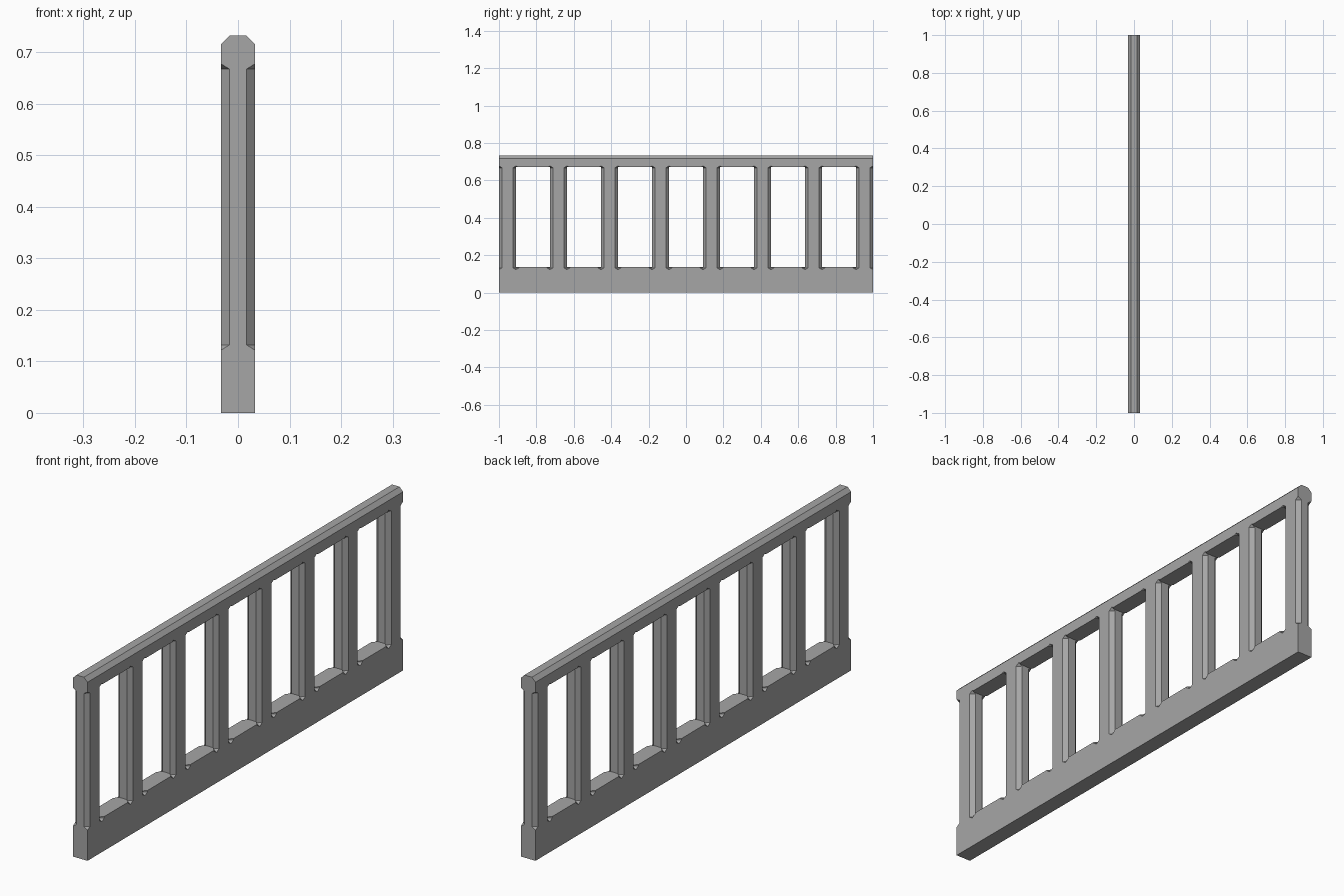
import bpy
import bmesh

cube = bpy.data.objects.get("Cube")
if cube:
    bpy.data.objects.remove(cube, do_unlink=True)

# Overall sizes
HALF_T, HEIGHT, BEVEL = 0.0325, 0.732, 0.016
POSTS, POST_W = 8, 1 / 11
STEP = (2 - POST_W) / (POSTS - 1)
GAP_LOW, GAP_HIGH = 0.137, 0.672        # openings
CUT_LOW, CUT_HIGH, TIP = 0.132, 0.667, 0.010   # stopped chamfers

grey = bpy.data.materials.new("grey")
grey.use_nodes = True
grey.diffuse_color = (0.38, 0.38, 0.38, 1)
grey.node_tree.nodes["Principled BSDF"].inputs["Base Color"].default_value = grey.diffuse_color


def prism(bm, low, high):
    """Closed solid between two matching rings of points."""
    a = [bm.verts.new(p) for p in low]
    b = [bm.verts.new(p) for p in high]
    n = len(a)
    bm.faces.new(a)
    bm.faces.new(b)
    for i in range(n):
        j = (i + 1) % n
        bm.faces.new((a[i], a[j], b[j], b[i]))


def spike_bar(bm, x, y):
    """Upright diamond bar with a shallow point at each end."""
    corners = ((BEVEL, 0), (0, BEVEL), (-BEVEL, 0), (0, -BEVEL))
    low, high = ([bm.verts.new((x + dx, y + dy, z)) for dx, dy in corners]
                 for z in (CUT_LOW, CUT_HIGH))
    bottom = bm.verts.new((x, y, CUT_LOW - TIP))
    top = bm.verts.new((x, y, CUT_HIGH + TIP))
    for i in range(4):
        j = (i + 1) % 4
        bm.faces.new((low[i], low[j], high[j], high[i]))
        bm.faces.new((low[j], low[i], bottom))
        bm.faces.new((high[i], high[j], top))


def finish(bm, name):
    bmesh.ops.recalc_face_normals(bm, faces=bm.faces)
    mesh = bpy.data.meshes.new(name)
    bm.to_mesh(mesh)
    bm.free()
    mesh.materials.append(grey)
    obj = bpy.data.objects.new(name, mesh)
    bpy.context.collection.objects.link(obj)
    return obj


# Solid panel with a chamfered top rail
bm = bmesh.new()
outline = [(-HALF_T, 0), (HALF_T, 0), (HALF_T, HEIGHT - BEVEL), (HALF_T - BEVEL, HEIGHT),
           (BEVEL - HALF_T, HEIGHT), (-HALF_T, HEIGHT - BEVEL)]
prism(bm, [(x, -1, z) for x, z in outline], [(x, 1, z) for x, z in outline])
railing = finish(bm, "railing")

# Openings between the posts
bm = bmesh.new()
for i in range(POSTS - 1):
    y0 = -1 + POST_W + i * STEP
    y1 = -1 + (i + 1) * STEP
    ring = [(-0.1, y0), (0.1, y0), (0.1, y1), (-0.1, y1)]
    prism(bm, [(x, y, GAP_LOW) for x, y in ring], [(x, y, GAP_HIGH) for x, y in ring])
openings = finish(bm, "opening_cutter")

# Stopped chamfers on the four edges of every post
bm = bmesh.new()
for i in range(POSTS):
    for y in (-1 + i * STEP, -1 + i * STEP + POST_W):
        for x in (-HALF_T, HALF_T):
            spike_bar(bm, x, y)
chamfers = finish(bm, "chamfer_cutter")

# Cut, then bake the result and drop the cutters
for cutter in (openings, chamfers):
    cutter.hide_render = True
    mod = railing.modifiers.new(cutter.name, 'BOOLEAN')
    mod.operation = 'DIFFERENCE'
    mod.solver = 'EXACT'
    mod.object = cutter

bpy.context.view_layer.update()
graph = bpy.context.evaluated_depsgraph_get()
baked = bpy.data.meshes.new_from_object(railing.evaluated_get(graph))
railing.modifiers.clear()
railing.data = baked
baked.materials.clear()
baked.materials.append(grey)
for face in baked.polygons:
    face.material_index = 0
    face.use_smooth = False
for cutter in (openings, chamfers):
    bpy.data.objects.remove(cutter, do_unlink=True)
